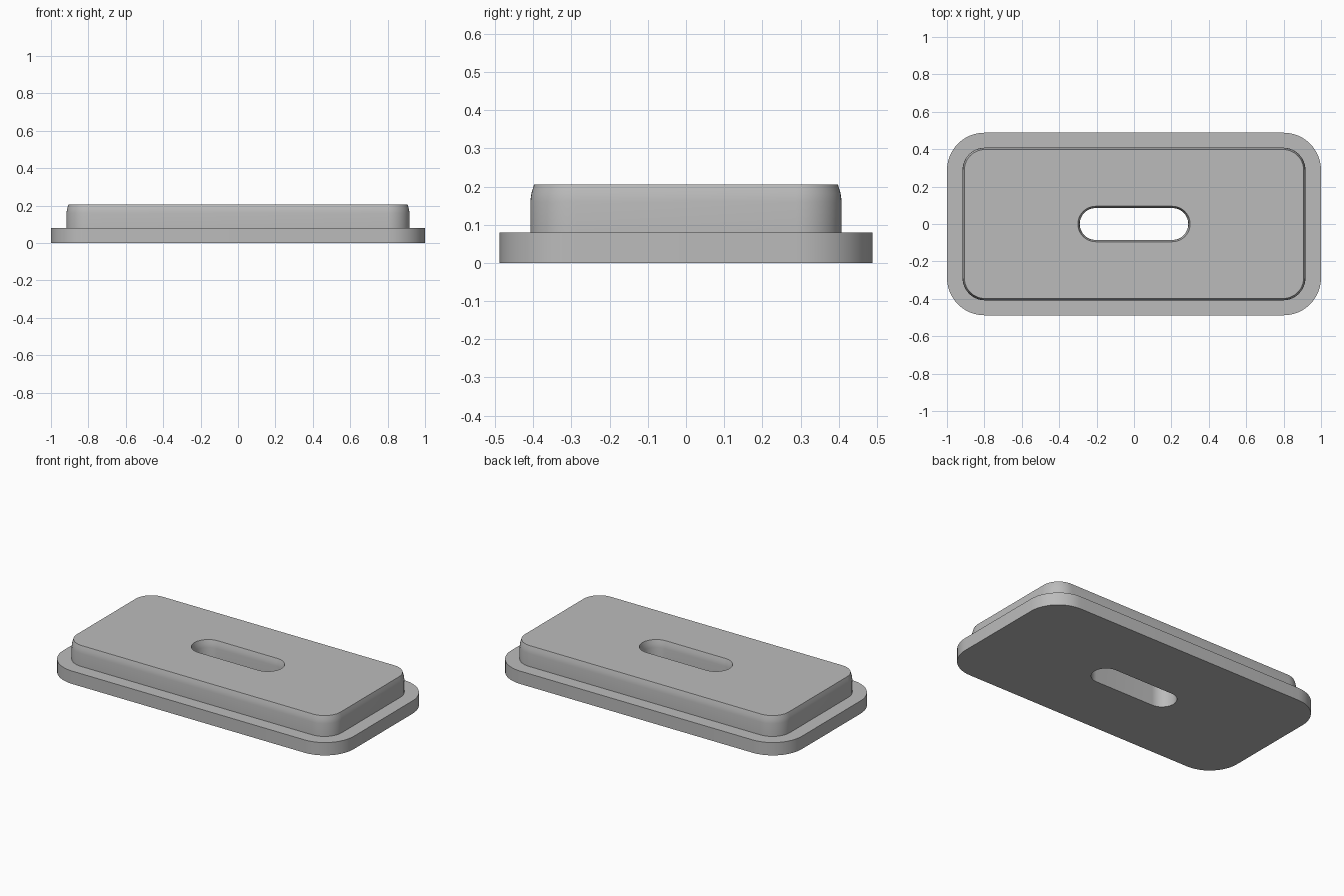
import bpy
import bmesh
from math import cos, sin, pi, radians

cube = bpy.data.objects.get("Cube")
if cube:
    bpy.data.objects.remove(cube, do_unlink=True)

CORNER_STEPS = 12


def rounded_ring(bm, half_x, half_y, radius, z):
    """Rounded rectangle of vertices at height z."""
    ring = []
    for i, (sx, sy) in enumerate([(1, 1), (-1, 1), (-1, -1), (1, -1)]):
        for k in range(CORNER_STEPS + 1):
            a = (i + k / CORNER_STEPS) * pi / 2
            ring.append(bm.verts.new((sx * (half_x - radius) + radius * cos(a),
                                      sy * (half_y - radius) + radius * sin(a), z)))
    return ring


def bridge(bm, lower, upper):
    n = len(lower)
    for i in range(n):
        j = (i + 1) % n
        bm.faces.new((lower[i], lower[j], upper[j], upper[i]))


grey = bpy.data.materials.new("plain grey")
grey.use_nodes = True
colour = (0.50, 0.50, 0.50, 1)
grey.diffuse_color = colour
grey.node_tree.nodes["Principled BSDF"].inputs["Base Color"].default_value = colour

# Cross-section, from the base outwards, up over the rim and down the slot:
# half length, half width, corner radius, height
BASE, SHOULDER, BEND, TOP = 0, 0.08, 0.16, 0.205
section = [
    (1.0, 0.488, 0.2, BASE),
    (1.0, 0.488, 0.2, SHOULDER),
    (0.917, 0.408, 0.12, SHOULDER),
    (0.917, 0.408, 0.12, BEND),
    (0.914, 0.405, 0.117, (BEND + TOP) / 2),
    (0.907, 0.398, 0.11, TOP),
    (0.30, 0.095, 0.0945, TOP),
    (0.293, 0.088, 0.0875, (BEND + TOP) / 2),
    (0.29, 0.085, 0.0845, BEND),
    (0.29, 0.085, 0.0845, BASE),
]

# Stepped plate with a through slot
bm = bmesh.new()
rings = [rounded_ring(bm, *s) for s in section]
for a, b in zip(rings, rings[1:] + rings[:1]):
    bridge(bm, a, b)
bmesh.ops.recalc_face_normals(bm, faces=bm.faces)
mesh = bpy.data.meshes.new("slotted_plate")
bm.to_mesh(mesh)
bm.free()
mesh.materials.append(grey)
plate = bpy.data.objects.new("slotted_plate", mesh)
bpy.context.collection.objects.link(plate)

bpy.ops.object.select_all(action="DESELECT")
plate.select_set(True)
bpy.context.view_layer.objects.active = plate
bpy.ops.object.shade_smooth_by_angle(angle=radians(30))
